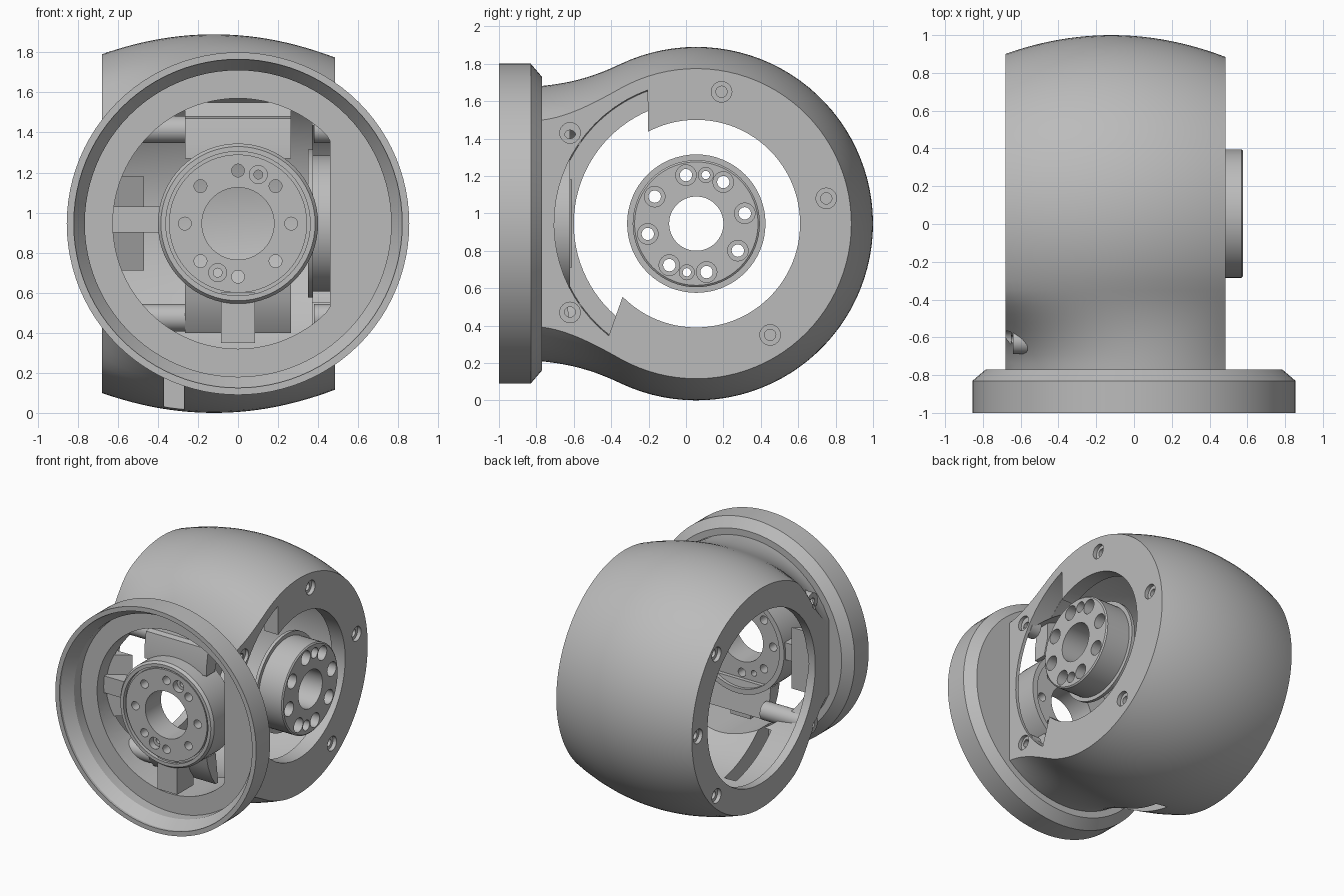
import bpy, bmesh
from math import sin, cos, pi, radians, sqrt
from mathutils import Vector

if "Cube" in bpy.data.objects:
    bpy.data.objects.remove(bpy.data.objects["Cube"])

grey = bpy.data.materials.new("light grey")
grey.use_nodes = True
COLOUR = (0.5, 0.5, 0.5, 1)
grey.diffuse_color = COLOUR
grey.node_tree.nodes["Principled BSDF"].inputs["Base Color"].default_value = COLOUR

CY, CZ = 0.055, 0.945          # barrel axis (along x)


def finish(name, bm):
    bmesh.ops.remove_doubles(bm, verts=bm.verts, dist=1e-5)
    bmesh.ops.recalc_face_normals(bm, faces=bm.faces)
    mesh = bpy.data.meshes.new(name)
    bm.to_mesh(mesh)
    bm.free()
    mesh.materials.append(grey)
    ob = bpy.data.objects.new(name, mesh)
    bpy.context.collection.objects.link(ob)
    return ob


def loft(name, loops, closed=False):
    """Skin a list of equal closed loops, capping the ends unless closed."""
    bm = bmesh.new()
    rings = [[bm.verts.new(p) for p in loop] for loop in loops]
    pairs = list(zip(rings, rings[1:])) + ([(rings[-1], rings[0])] if closed else [])
    for a, b in pairs:
        n = len(a)
        for i in range(n):
            j = (i + 1) % n
            bm.faces.new((a[i], a[j], b[j], b[i]))
    if not closed:
        bm.faces.new(rings[0])
        bm.faces.new(rings[-1])
    return finish(name, bm)


def place(axis, centre, r, t, a):
    u, v = centre[0] + r * cos(a), centre[1] + r * sin(a)
    return Vector((t, u, v)) if axis == "x" else Vector((u, t, v))


def lathe(name, axis, centre, profile, seg=64):
    """Turn a closed (radius, distance) profile about an axis."""
    return loft(name, [[place(axis, centre, r, t, 2 * pi * i / seg) for r, t in profile]
                       for i in range(seg)], closed=True)


def rod(name, axis, centre, r, t0, t1, seg=64):
    return loft(name, [[place(axis, centre, r, t, 2 * pi * i / seg) for i in range(seg)]
                       for t in (t0, t1)])


def tube(name, centre, r, hole, x0, x1):
    return lathe(name, "x", centre, [(hole, x0), (r, x0), (r, x1), (hole, x1)], 48)


def prism(name, x, side):
    """Extrude a (y, z) side profile across x."""
    return loft(name, [[(k, y, z) for y, z in side] for k in x])


def box(name, x, y, z):
    return prism(name, x, [(y[0], z[0]), (y[1], z[0]), (y[1], z[1]), (y[0], z[1])])


def cut(ob, *cutters):
    for c in cutters:
        c.hide_render = True
        m = ob.modifiers.new("cut", "BOOLEAN")
        m.operation, m.solver, m.object = "DIFFERENCE", "EXACT", c
        bpy.context.view_layer.objects.active = ob
        bpy.ops.object.modifier_apply(modifier=m.name)
        bpy.data.objects.remove(c)


# Barrel housing blending into a round neck
X0, X1, YB, YF = -0.68, 0.485, -0.35, -0.78


def outline(x):
    r = 0.945 - 0.317 * (x + 0.12) ** 2
    d = YB - CY
    zb, zf = sqrt(r * r - d * d), sqrt(0.735 ** 2 - x * x)
    span, sb, sf = YB - YF, -d / sqrt(r * r - d * d), 0.1
    top = []
    for i in range(10):
        s = i / 10
        z = ((2 * s**3 - 3 * s**2 + 1) * zf + (s**3 - 2 * s**2 + s) * span * sf
             + (3 * s**2 - 2 * s**3) * zb + (s**3 - s**2) * span * sb)
        top.append((YF + s * span, z))
    start = Vector((1, 0)).angle(Vector((d, zb)))
    for i in range(33):
        a = start * (1 - i / 32)
        top.append((CY + r * cos(a), r * sin(a)))
    low = [(y, -z) for y, z in reversed(top[:-1])]
    return [(x, y, CZ + z) for y, z in top + low]


housing = loft("housing", [outline(X0 + (X1 - X0) * i / 24) for i in range(25)])


def front_opening():
    pts = [place("y", (0, CZ), 0.625, 0, 2 * pi * i / 96) for i in range(96)]
    return loft("cutter", [[(min(p.x, 0.46), y, p.z) for p in pts] for y in (-1.2, -0.4)])


# Hollow interior, side windows, front opening and floor slot
axis = (CY, CZ)
arc = [radians(110 + 122 * i / 24) for i in range(25)]
cut(housing,
    lathe("cutter", "x", axis, [(0, -0.615), (0.755, -0.615), (0.785, -0.35), (0.79, -0.12),
                                (0.78, 0.15), (0.755, 0.37), (0, 0.37)], 96),
    rod("cutter", "x", axis, 0.655, -1, 0, 96),
    rod("cutter", "x", axis, 0.555, 0.2, 1, 96),
    prism("cutter", (0.34, 1), [(-0.2, CZ)] + [place("x", axis, 0.76, 0, a).yz for a in arc]),
    front_opening(),
    box("cutter", (-0.37, -0.27), (-0.62, -0.08), (-0.2, 0.4)))

# Countersunk screw holes on both side faces
corners = [(-0.62, 1.43), (-0.62, 0.47)]
right_holes = corners + [(0.19, 1.65), (0.75, 1.08), (0.45, 0.35)]
left_holes = corners + [place("x", axis, 0.77, 0, k * pi / 4).yz for k in (-1, 0, 1)]
for face, way, holes in ((X1, 1, right_holes), (X0, -1, left_holes)):
    for c in holes:
        cut(housing, rod("cutter", "x", c, 0.055, face - way * 0.03, face + way * 0.1, 24),
            rod("cutter", "x", c, 0.03, face - way * 0.16, face + way * 0.1, 24))

# Front mounting flange
flange = lathe("front_flange", "y", (0, CZ),
               [(0, -0.82), (0.765, -0.82), (0.765, -0.9), (0.82, -0.98), (0.82, -1),
                (0.855, -1), (0.855, -0.83), (0.785, -0.77), (0, -0.77)], 96)
cut(flange, front_opening())

# Front hub with its ring of holes
hub = lathe("front_hub", "y", (0, CZ),
            [(0.18, -0.87), (0.345, -0.87), (0.345, -0.85), (0.36, -0.85), (0.36, -0.88),
             (0.385, -0.88), (0.4, -0.86), (0.4, -0.62), (0.36, -0.62), (0.36, -0.68),
             (0.18, -0.68)])
for i in range(8):
    cut(hub, rod("cutter", "y", place("y", (0, CZ), 0.265, 0, i * pi / 4).xz, 0.032, -1, -0.5, 24))
for a in (67.5, 247.5):
    c = place("y", (0, CZ), 0.265, 0, radians(a)).xz
    cut(hub, rod("cutter", "y", c, 0.045, -1, -0.82, 24), rod("cutter", "y", c, 0.022, -1, -0.5, 24))

# Hub supports: cross bars, end bosses, saddles and leg
for label, z in (("upper", 1.415), ("lower", 0.475)):
    tube(label + "_cross_bar", (-0.62, z), 0.068, 0.03, -0.64, -0.24)
    tube(label + "_end_boss", (-0.62, z), 0.068, 0.03, 0.38, 0.46)
prism("upper_saddle", (-0.265, 0.265),
      [(-0.62, 1.55), (-0.68, 1.55), (-0.7, 1.48), (-0.74, 1.47), (-0.76, 1.35),
       (-0.76, 1.27), (-0.66, 1.27), (-0.62, 1.4)])
prism("lower_saddle", (-0.265, 0.265),
      [(-0.62, 0.4), (-0.65, 0.4), (-0.7, 0.47), (-0.74, 0.56), (-0.76, 0.64), (-0.65, 0.64)])
box("lower_leg", (-0.085, 0.085), (-0.86, -0.66), (0.35, 0.6))

# Side drive hub with its ring of holes
drive = lathe("side_hub", "x", axis,
              [(0.145, 0.35), (0.37, 0.35), (0.37, 0.375), (0.34, 0.375), (0.34, 0.57),
               (0.33, 0.578), (0.145, 0.578)])
for a in [12 + 45 * k for k in range(8)] + [79, 259]:
    c = place("x", axis, 0.265, 0, radians(a)).yz
    wide, bore = (0.04, 0.022) if a in (79, 259) else (0.055, 0.033)
    cut(drive, rod("cutter", "x", c, wide, 0.5, 0.7, 24), rod("cutter", "x", c, bore, 0.2, 0.6, 24))

# Wedge guide and bar beside the front hub
loft("guide_wedge", [[(-0.64, -0.72, z), (-0.47, -0.61, z), (-0.64, -0.61, z)]
                     for z in (0.71, 1.18)])
box("guide_bar", (-0.64, -0.38), (-0.74, -0.64), (0.9, 1.03))

# Smooth curved parts, keep hard edges
bpy.ops.object.select_all(action="DESELECT")
for ob in bpy.context.collection.objects:
    if ob.type == "MESH" and ob.data.materials and ob.data.materials[0] == grey:
        ob.select_set(True)
        bpy.context.view_layer.objects.active = ob
bpy.ops.object.shade_smooth_by_angle(angle=radians(28))
